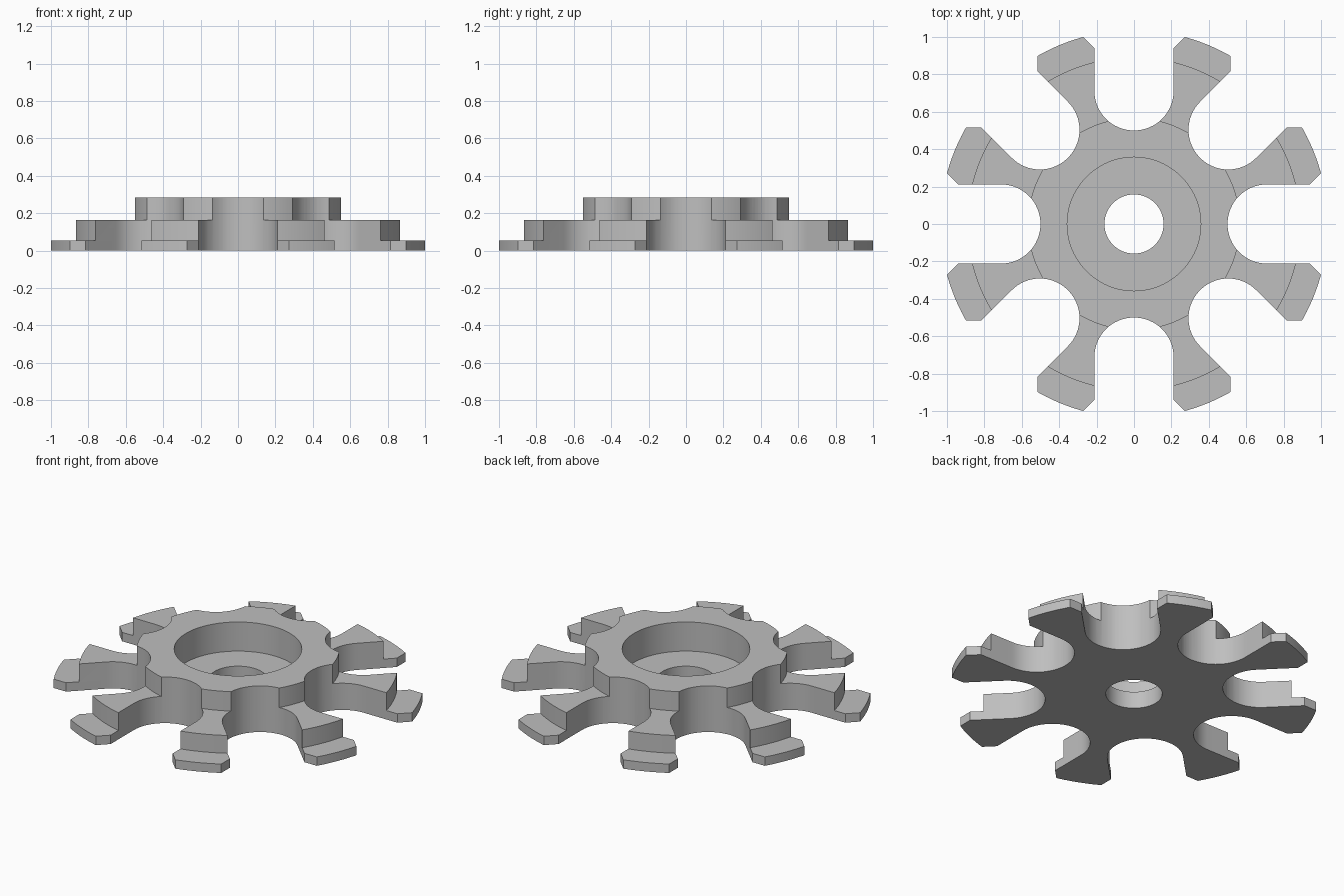
import bpy, bmesh
from math import pi, cos, sin, radians
from mathutils import Matrix, Vector

cube = bpy.data.objects.get("Cube")
if cube:
    bpy.data.objects.remove(cube, do_unlink=True)

# Plain grey metal
metal = bpy.data.materials.new("grey_metal")
metal.use_nodes = True
grey = (0.52, 0.52, 0.52, 1)
metal.diffuse_color = grey
metal.node_tree.nodes["Principled BSDF"].inputs["Base Color"].default_value = grey


def make_object(name, bm):
    bmesh.ops.recalc_face_normals(bm, faces=bm.faces)
    mesh = bpy.data.meshes.new(name)
    bm.to_mesh(mesh)
    bm.free()
    mesh.materials.append(metal)
    obj = bpy.data.objects.new(name, mesh)
    bpy.context.collection.objects.link(obj)
    return obj


# Stepped disc with counterbored centre hole, turned from its cross-section
BORE, POCKET, HUB, STEP, RIM = 0.158, 0.357, 0.567, 0.891, 1.036
section = [(BORE, 0), (RIM, 0), (RIM, 0.055), (STEP, 0.055), (STEP, 0.165),
           (HUB, 0.165), (HUB, 0.285), (POCKET, 0.285), (POCKET, 0.105), (BORE, 0.105)]
bm = bmesh.new()
verts = [bm.verts.new((r, 0, z)) for r, z in section]
edges = [bm.edges.new((verts[i - 1], verts[i])) for i in range(len(verts))]
bmesh.ops.spin(bm, geom=verts + edges, cent=(0, 0, 0), axis=(0, 0, 1),
               angle=2 * pi, steps=160, use_merge=True)
bmesh.ops.remove_doubles(bm, verts=bm.verts, dist=1e-5)
wheel = make_object("slotted_wheel", bm)

# Eight round-bottomed slots with chamfered mouths
HALF, CENTRE, N = 0.212, 0.712, 32
outline = [(HALF * cos(pi + pi * i / N), CENTRE + HALF * sin(pi + pi * i / N))
           for i in range(N + 1)]
outline += [(HALF, 0.94), (0.372, 1.1), (-0.372, 1.1), (-HALF, 0.94)]
bm = bmesh.new()
for k in range(8):
    turn = Matrix.Rotation(radians(45 * k), 3, 'Z')
    face = bm.faces.new([bm.verts.new(turn @ Vector((x, y, -0.1))) for x, y in outline])
    grown = bmesh.ops.extrude_face_region(bm, geom=[face])["geom"]
    bmesh.ops.translate(bm, vec=(0, 0, 0.5),
                        verts=[v for v in grown if isinstance(v, bmesh.types.BMVert)])
cutter = make_object("slot_cutter", bm)
cutter.hide_render = True

# Cut the slots, then drop the cutter
cut = wheel.modifiers.new("slots", 'BOOLEAN')
cut.operation = 'DIFFERENCE'
cut.solver = 'EXACT'
cut.object = cutter
bpy.ops.object.select_all(action='DESELECT')
wheel.select_set(True)
bpy.context.view_layer.objects.active = wheel
bpy.ops.object.modifier_apply(modifier=cut.name)
bpy.data.objects.remove(cutter, do_unlink=True)
bpy.ops.object.shade_smooth_by_angle(angle=radians(30))
